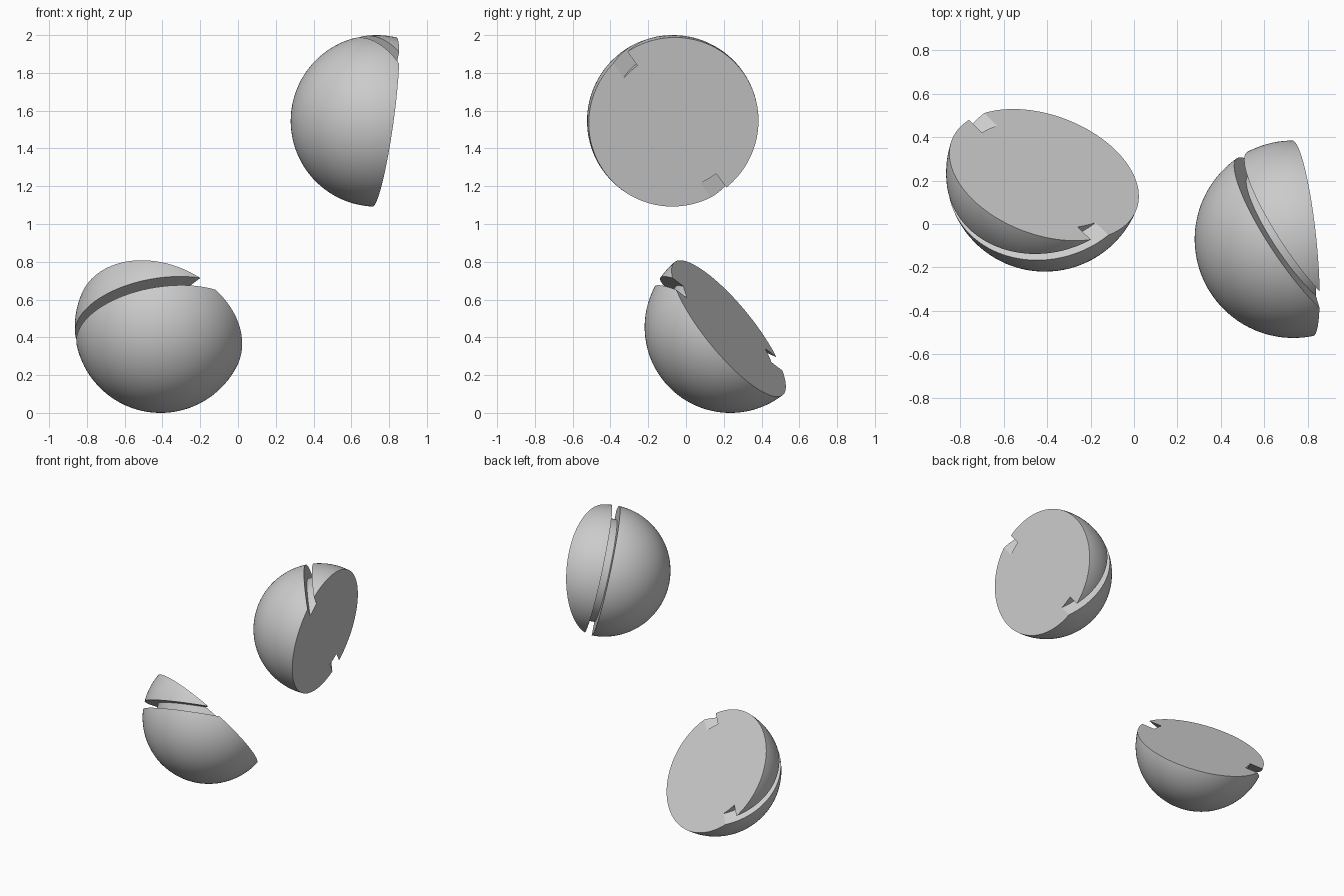
import bpy
import bmesh
from math import asin, cos, sin, pi
from mathutils import Vector

cube = bpy.data.objects.get("Cube")
if cube:
    bpy.data.objects.remove(cube, do_unlink=True)

RADIUS = 0.454        # ball radius
FLOOR = 0.36          # radius at the bottom of the channel
WIDTH = 0.055         # channel width
RINGS, STEPS = 28, 128


def arc(start, end):
    """Points on the ball's outline between two latitudes."""
    angles = [start + (end - start) * i / RINGS for i in range(RINGS + 1)]
    return [Vector((RADIUS * cos(a), 0, RADIUS * sin(a))) for a in angles]


def half_ball(name, centre, face_normal, face_offset, groove_axis, groove_offset):
    """Lathe a ball with a square channel, then slice it flat at an angle."""
    low, high = groove_offset - WIDTH / 2, groove_offset + WIDTH / 2
    profile = arc(-pi / 2, asin(low / RADIUS))
    profile += [Vector((FLOOR, 0, low)), Vector((FLOOR, 0, high))]
    profile += arc(asin(high / RADIUS), pi / 2)

    # Lathe around the channel axis
    bm = bmesh.new()
    verts = [bm.verts.new(p) for p in profile]
    edges = [bm.edges.new(pair) for pair in zip(verts, verts[1:])]
    bmesh.ops.spin(bm, geom=verts + edges, cent=(0, 0, 0), axis=(0, 0, 1),
                   angle=2 * pi, steps=STEPS, use_merge=True)
    bmesh.ops.remove_doubles(bm, verts=bm.verts, dist=1e-5)
    turn = Vector(groove_axis).to_track_quat('Z', 'Y').to_matrix().to_4x4()
    bmesh.ops.transform(bm, matrix=turn, verts=bm.verts)

    # Flat cut face
    normal = Vector(face_normal).normalized()
    bmesh.ops.bisect_plane(bm, geom=bm.verts[:] + bm.edges[:] + bm.faces[:],
                           plane_co=normal * face_offset, plane_no=normal,
                           clear_outer=True)
    rim = [e for e in bm.edges if e.is_boundary]
    bmesh.ops.holes_fill(bm, edges=rim, sides=0)
    bmesh.ops.recalc_face_normals(bm, faces=bm.faces)

    mesh = bpy.data.meshes.new(name)
    bm.to_mesh(mesh)
    bm.free()
    obj = bpy.data.objects.new(name, mesh)
    obj.location = centre
    bpy.context.collection.objects.link(obj)

    # Smooth ball with crisp channel and rim
    bpy.ops.object.select_all(action='DESELECT')
    obj.select_set(True)
    bpy.context.view_layer.objects.active = obj
    bpy.ops.object.shade_smooth_by_angle(angle=pi / 6)
    return obj


half_ball("upper_half_ball", (0.733, -0.07, 1.546), (0.985, 0.105, -0.138), 0.043,
          (0.81, 0.544, 0.22), 0.02)
half_ball("lower_half_ball", (-0.41, 0.235, 0.454), (0.28, 0.745, 0.605), -0.012,
          (-0.145, 0.5, 0.85), 0.01)
